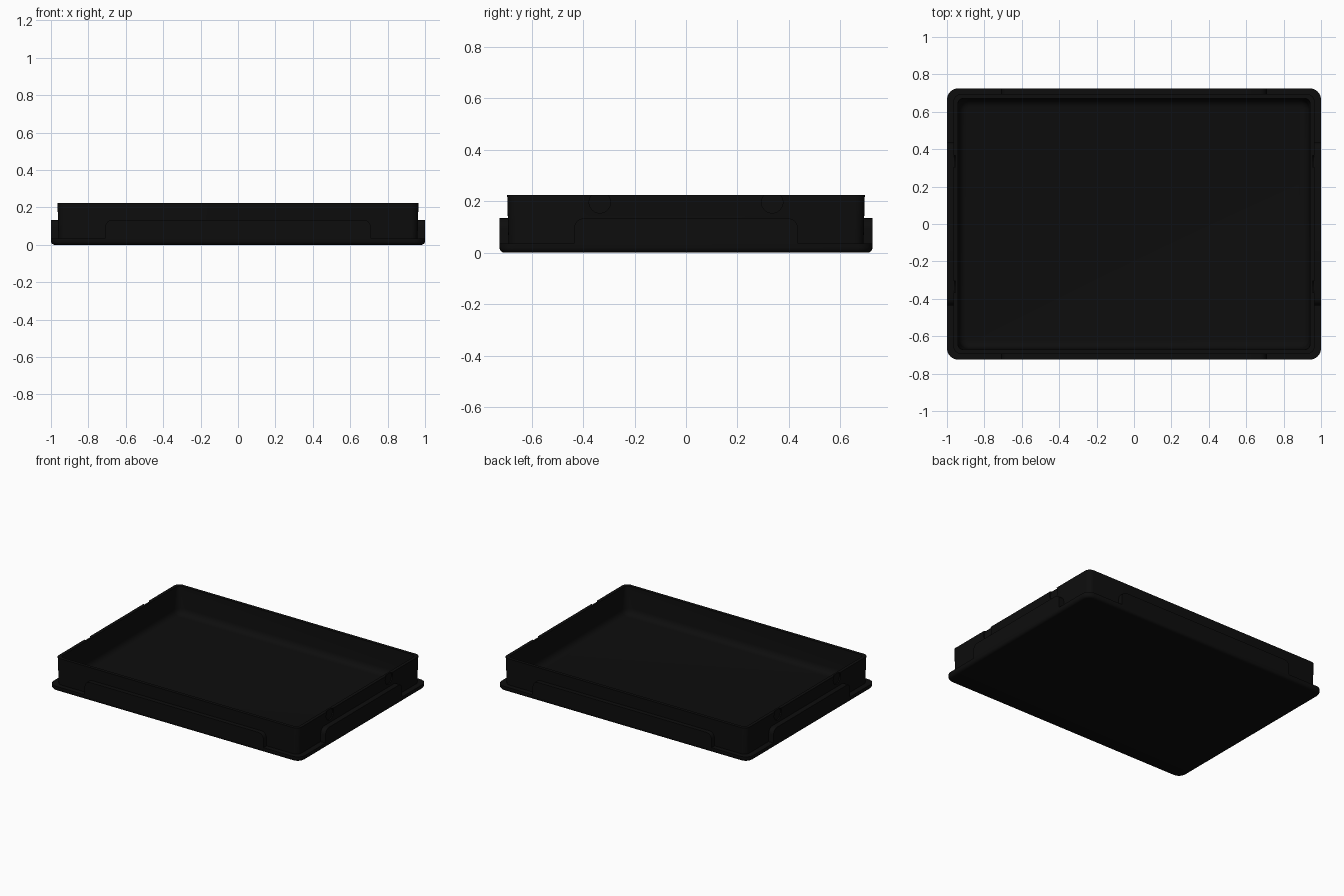
import bpy, bmesh, math
from math import pi, cos, sin
from mathutils import Matrix

if "Cube" in bpy.data.objects:
    bpy.data.objects.remove(bpy.data.objects["Cube"])

black = bpy.data.materials.new("matte_black")
black.diffuse_color = (0.004, 0.004, 0.004, 1)
black.use_nodes = True
black.node_tree.nodes["Principled BSDF"].inputs["Base Color"].default_value = black.diffuse_color


def finish(name, bm, smooth=True):
    bmesh.ops.recalc_face_normals(bm, faces=bm.faces)
    mesh = bpy.data.meshes.new(name)
    bm.to_mesh(mesh)
    bm.free()
    mesh.materials.append(black)
    ob = bpy.data.objects.new(name, mesh)
    bpy.context.collection.objects.link(ob)
    if smooth:
        bpy.ops.object.select_all(action='DESELECT')
        ob.select_set(True)
        bpy.context.view_layer.objects.active = ob
        bpy.ops.object.shade_smooth_by_angle(angle=math.radians(35))
    return ob


def rounded_ring(bm, hx, hy, r, z, n=6):
    """Rounded rectangle of vertices at height z."""
    verts = []
    for k, (sx, sy) in enumerate([(1, 1), (-1, 1), (-1, -1), (1, -1)]):
        for i in range(n + 1):
            a = (k + i / n) * pi / 2
            verts.append(bm.verts.new((sx * (hx - r) + r * cos(a),
                                       sy * (hy - r) + r * sin(a), z)))
    return verts


def loft(name, sections):
    bm = bmesh.new()
    rings = [rounded_ring(bm, *s) for s in sections]
    for a, b in zip(rings, rings[1:]):
        for i in range(len(a)):
            j = (i + 1) % len(a)
            bm.faces.new((a[i], a[j], b[j], b[i]))
    bm.faces.new(rings[0])
    bm.faces.new(rings[-1])
    return finish(name, bm)


# Tray: rounded base flange, tapered wall, rim, then the hollow with a filleted floor
sections = []
for i in range(5):
    a = i / 4 * pi / 2
    d = 0.02 * (1 - sin(a))
    sections.append((1 - d, 0.725 - d, 0.06 - d, 0.02 * (1 - cos(a))))
sections += [(1, 0.725, 0.06, 0.035),
             (0.96, 0.69, 0.04, 0.035),
             (0.965, 0.695, 0.04, 0.225),
             (0.942, 0.672, 0.03, 0.225)]
for i in range(6):
    a = i / 5 * pi / 2
    d = 0.045 * (1 - cos(a))
    sections.append((0.937 - d, 0.667 - d, 0.055 - d, 0.075 - 0.045 * sin(a)))
tray = loft("tray", sections)

# Round finger notches in the outer top edge of the two short walls
bm = bmesh.new()
for sx in (-1, 1):
    for sy in (-1, 1):
        m = Matrix.Translation((sx * 0.975, sy * 0.335, 0.196)) @ Matrix.Rotation(pi / 2, 4, 'Y')
        bmesh.ops.create_cone(bm, cap_ends=True, segments=24, radius1=0.042,
                              radius2=0.042, depth=0.04, matrix=m)
cutter = finish("notch_cutter", bm, False)
cutter.hide_render = True
cutter.hide_viewport = True
mod = tray.modifiers.new("notches", 'BOOLEAN')
mod.operation = 'DIFFERENCE'
mod.solver = 'EXACT'
mod.object = cutter


def side_panel(name, half, inner, outer, angle):
    """Raised panel with rounded upper corners, flush with the flange."""
    r, top, low = 0.04, 0.134, 0.03
    pts = [(-half, low), (half, low)]
    for k, s in ((0, 1), (1, -1)):
        for i in range(7):
            a = (k + i / 6) * pi / 2
            pts.append((s * (half - r) + r * cos(a), top - r + r * sin(a)))
    bm = bmesh.new()
    face = bm.faces.new([bm.verts.new((u, -inner, z)) for u, z in pts])
    ext = bmesh.ops.extrude_face_region(bm, geom=[face])
    moved = [g for g in ext["geom"] if isinstance(g, bmesh.types.BMVert)]
    bmesh.ops.translate(bm, verts=moved, vec=(0, inner - outer, 0))
    bmesh.ops.transform(bm, matrix=Matrix.Rotation(angle, 4, 'Z'), verts=bm.verts)
    finish(name, bm)


# Raised panels in the middle of all four walls
side_panel("front_panel", 0.71, 0.68, 0.725, 0)
side_panel("back_panel", 0.71, 0.68, 0.725, pi)
side_panel("right_panel", 0.435, 0.95, 1.0, pi / 2)
side_panel("left_panel", 0.435, 0.95, 1.0, -pi / 2)
